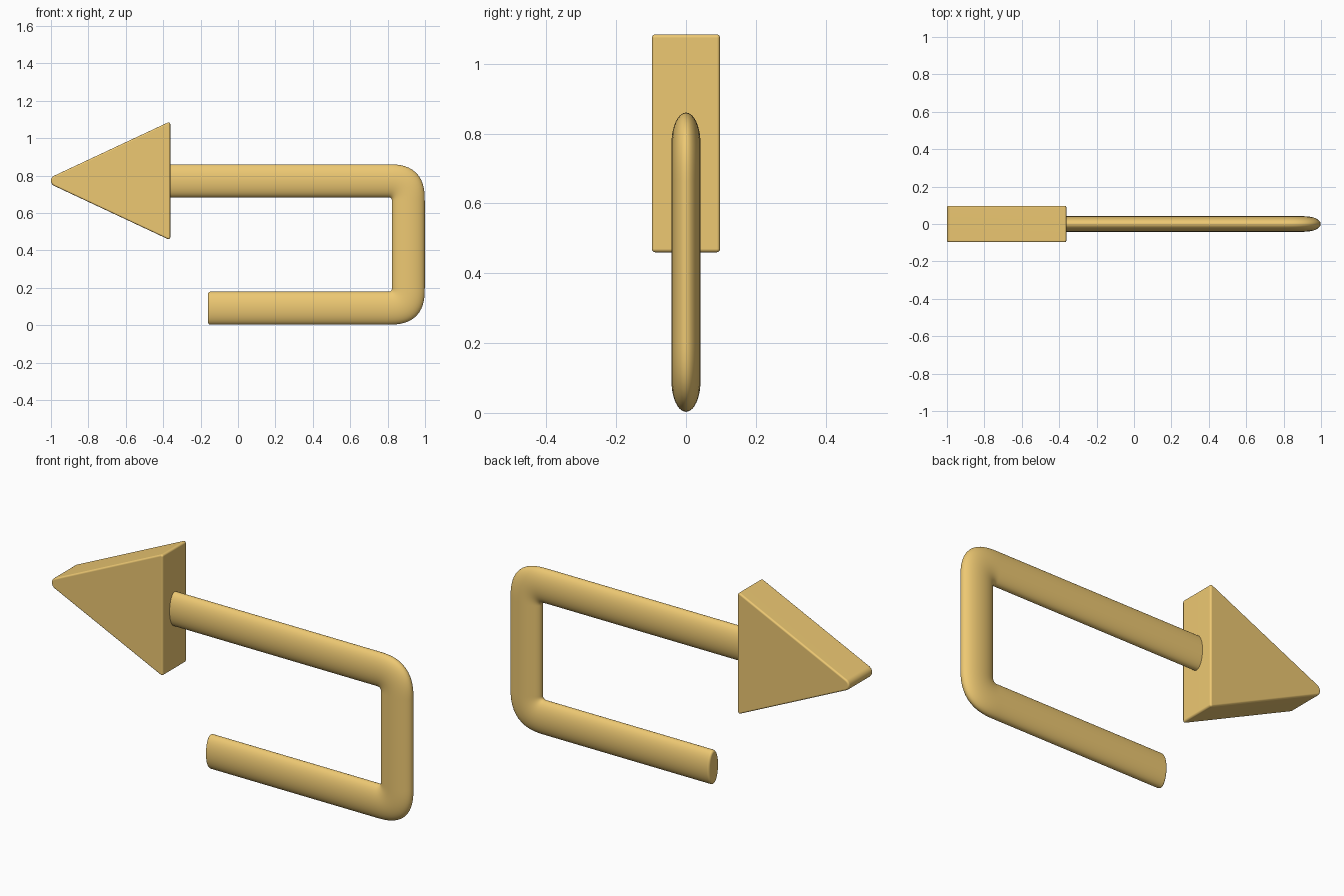
import bpy, bmesh
from math import sin, cos, pi, radians

if "Cube" in bpy.data.objects:
    bpy.data.objects.remove(bpy.data.objects["Cube"])


def loft(name, rings, mat):
    """Skin a list of equal-length point rings and cap both ends."""
    bm = bmesh.new()
    rows = [[bm.verts.new(p) for p in ring] for ring in rings]
    n = len(rows[0])
    for a, b in zip(rows, rows[1:]):
        for i in range(n):
            j = (i + 1) % n
            bm.faces.new((a[i], a[j], b[j], b[i]))
    bm.faces.new(rows[0])
    bm.faces.new(rows[-1])
    bmesh.ops.recalc_face_normals(bm, faces=bm.faces)
    me = bpy.data.meshes.new(name)
    bm.to_mesh(me)
    bm.free()
    me.materials.append(mat)
    ob = bpy.data.objects.new(name, me)
    bpy.context.collection.objects.link(ob)
    bpy.ops.object.select_all(action='DESELECT')
    ob.select_set(True)
    bpy.context.view_layer.objects.active = ob
    bpy.ops.object.shade_smooth_by_angle(angle=radians(35))
    wn = ob.modifiers.new("weighted_normals", 'WEIGHTED_NORMAL')
    wn.keep_sharp = True
    return ob


gold = bpy.data.materials.new("gold")
gold.diffuse_color = (0.85, 0.58, 0.17, 1)
gold.use_nodes = True
gold.node_tree.nodes["Principled BSDF"].inputs["Base Color"].default_value = gold.diffuse_color

# Bent shaft: flat oval section swept round two squarish corners
HALF_W, HALF_D, BEND = 0.088, 0.0415, 0.1075
CX, Z_TOP, Z_LOW = 0.803, 0.772 - BEND, 0.091 + BEND
SECTION = [(cos(2 * pi * k / 40), sin(2 * pi * k / 40)) for k in range(40)]


def straight_ring(x, z, side, s=0.0):
    """Oval ring across a horizontal run, shrunk by s for rounded ends."""
    return [(x, (HALF_D - s) * v, z + side * (BEND + (HALF_W - s) * u))
            for u, v in SECTION]


def bend_ring(t, z):
    """Oval ring at angle t of a superelliptic corner."""
    c, s, n = cos(t), sin(t), 2.6
    k = 1 / (abs(c) ** n + abs(s) ** n) ** (1 / n)
    return [(CX + k * c * (BEND + HALF_W * u), HALF_D * v,
             z + k * s * (BEND + HALF_W * u)) for u, v in SECTION]


STEPS = 14
rings = [straight_ring(-0.40, Z_TOP, 1)]
rings += [bend_ring(pi / 2 * (1 - i / STEPS), Z_TOP) for i in range(STEPS + 1)]
rings += [bend_ring(-pi / 2 * i / STEPS, Z_LOW) for i in range(STEPS + 1)]
R_END = 0.012
for i in range(5):
    a = pi / 2 * i / 4
    rings.append(straight_ring(-0.16 + R_END * (1 - sin(a)), Z_LOW, -1,
                               R_END * (1 - cos(a))))
loft("bent_shaft", rings, gold)

# Arrow head: rounded triangle, extruded in y with rounded rims
CORNERS = [(-0.372, 1.074, 0.010, 0, 115),
           (-0.970, 0.772, 0.030, 115, 245),
           (-0.372, 0.470, 0.010, 245, 360)]


def triangle_ring(y, inset):
    pts = []
    for x, z, r, a0, a1 in CORNERS:
        for i in range(9):
            a = radians(a0 + (a1 - a0) * i / 8)
            pts.append((x + (r - inset) * cos(a), y, z + (r - inset) * sin(a)))
    return pts


HALF_Y, RIM = 0.0975, 0.009
rim = [(HALF_Y - RIM * (1 - cos(a)), RIM * (1 - sin(a)))
       for a in (pi / 2 * i / 4 for i in range(5))]
rings = [triangle_ring(-y, d) for y, d in rim]
rings += [triangle_ring(y, d) for y, d in reversed(rim)]
loft("arrow_head", rings, gold)
